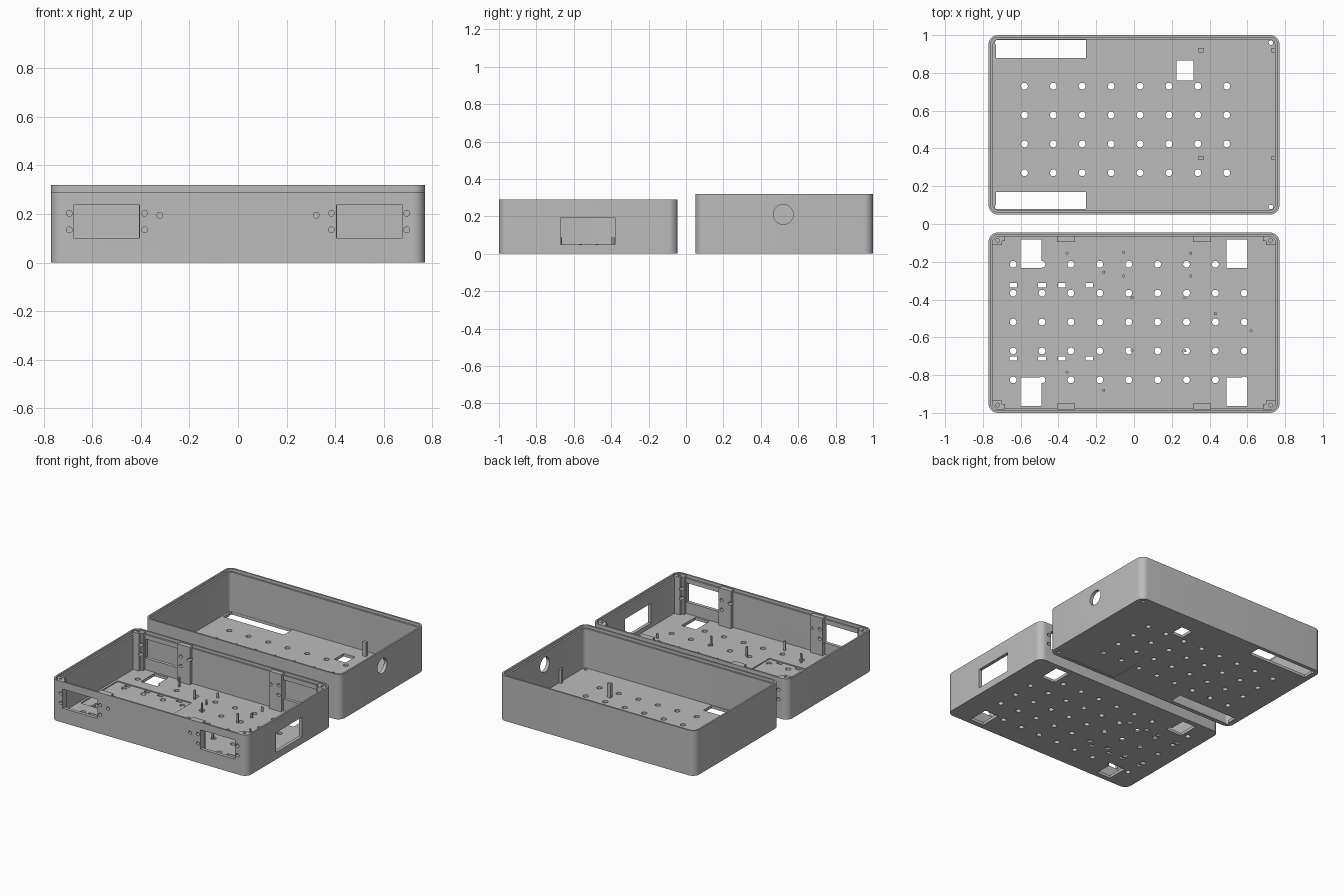
import bpy, bmesh, math
from mathutils import Vector

cube = bpy.data.objects.get("Cube")
if cube:
    bpy.data.objects.remove(cube, do_unlink=True)

grey = bpy.data.materials.new("light grey plastic")
grey.use_nodes = True
COLOUR = (0.5, 0.5, 0.5, 1)
grey.diffuse_color = COLOUR
grey.node_tree.nodes["Principled BSDF"].inputs["Base Color"].default_value = COLOUR

HALF_W, WALL, FLOOR, RADIUS = 0.77, 0.024, 0.02, 0.05
PITCH = 0.153


def prism(bm, pts, direction):
    """Extrude a flat outline along a direction."""
    face = bm.faces.new([bm.verts.new(p) for p in pts])
    ext = bmesh.ops.extrude_face_region(bm, geom=[face])
    moved = [v for v in ext["geom"] if isinstance(v, bmesh.types.BMVert)]
    bmesh.ops.translate(bm, verts=moved, vec=direction)


def box(bm, x0, x1, y0, y1, z0, z1):
    prism(bm, [(x0, y0, z0), (x1, y0, z0), (x1, y1, z0), (x0, y1, z0)], (0, 0, z1 - z0))


def rounded_box(bm, y0, y1, z0, z1, inset=0.0):
    x, r = HALF_W - inset, RADIUS - inset
    y0, y1 = y0 + inset, y1 - inset
    pts = []
    corners = [(x - r, y1 - r), (r - x, y1 - r), (r - x, y0 + r), (x - r, y0 + r)]
    for q, (cx, cy) in enumerate(corners):
        for i in range(9):
            a = math.pi / 2 * (q + i / 8)
            pts.append((cx + r * math.cos(a), cy + r * math.sin(a), z0))
    prism(bm, pts, (0, 0, z1 - z0))


def cylinder(bm, start, direction, radius, sides=20):
    d = Vector(direction)
    u = d.orthogonal().normalized()
    v = d.normalized().cross(u)
    ring = [2 * math.pi * i / sides for i in range(sides)]
    prism(bm, [Vector(start) + radius * (u * math.cos(a) + v * math.sin(a)) for a in ring], d)


def make(name, bm):
    bmesh.ops.recalc_face_normals(bm, faces=bm.faces)
    mesh = bpy.data.meshes.new(name)
    bm.to_mesh(mesh)
    bm.free()
    mesh.materials.append(grey)
    obj = bpy.data.objects.new(name, mesh)
    bpy.context.collection.objects.link(obj)
    return obj


def shade(obj):
    bpy.ops.object.select_all(action="DESELECT")
    obj.select_set(True)
    bpy.context.view_layer.objects.active = obj
    bpy.ops.object.shade_smooth_by_angle(angle=math.radians(30))


def cut(obj, cutter):
    """Subtract the cutter, apply the result and drop the cutter."""
    cutter.hide_render = True
    mod = obj.modifiers.new("cut", "BOOLEAN")
    mod.operation, mod.solver, mod.object = "DIFFERENCE", "EXACT", cutter
    mod.use_self = True
    bpy.context.view_layer.objects.active = obj
    bpy.ops.object.modifier_apply(modifier=mod.name)
    bpy.data.objects.remove(cutter, do_unlink=True)


def hole_grid(bm, x0, nx, y0, ny):
    for i in range(nx):
        for j in range(ny):
            cylinder(bm, (x0 + i * PITCH, y0 - j * PITCH, -0.1), (0, 0, 0.16), 0.018)


def tray(name, y0, y1, height):
    """Solid outer block, and the cavity with a stepped rim."""
    solid, hollow = bmesh.new(), bmesh.new()
    rounded_box(solid, y0, y1, 0, height)
    rounded_box(hollow, y0, y1, FLOOR, height + 0.1, WALL)
    rounded_box(hollow, y0, y1, height - 0.02, height + 0.1, WALL / 2)
    body = make(name, solid)
    cut(body, make(name + "_cavity", hollow))
    return body


# Lid tray: air slots, square opening, cable hole and vent grid
LID_Y0, LID_Y1 = 0.05, 1.0
lid = tray("lid_tray", LID_Y0, LID_Y1, 0.32)
c = bmesh.new()
for y0, y1 in ((0.08, 0.17), (0.88, 0.974)):
    box(c, -0.73, -0.255, y0, y1, -0.1, 0.06)
box(c, 0.225, 0.315, 0.76, 0.865, -0.1, 0.06)
cylinder(c, (0.7, 0.52, 0.21), (0.2, 0, 0), 0.053, 40)
hole_grid(c, -0.58, 8, 0.73, 4)
for y in (0.09, 0.96):
    for x in (-0.725, 0.725):
        cylinder(c, (x, y, -0.1), (0, 0, 0.16), 0.012)
# Shallow panel underneath
box(c, 0.23, 0.66, 0.07, 0.32, -0.1, 0.003)
cut(lid, make("lid_cutter", c))
shade(lid)

# Lid board supports
for i, y in enumerate((0.35, 0.92)):
    for side, x in (("inner", 0.355), ("wall", 0.742)):
        b = bmesh.new()
        box(b, x - 0.014, x + 0.014, y - 0.011, y + 0.011, FLOOR - 0.005, 0.12)
        make(f"lid_support_{side}_{i + 1}", b)

# Base tray
BASE_Y0, BASE_Y1, BASE_H = -1.0, -0.045, 0.29
MID = (BASE_Y0 + BASE_Y1) / 2
HALF_D = (BASE_Y1 - BASE_Y0) / 2
base = tray("base_tray", BASE_Y0, BASE_Y1, BASE_H)


def drill_side_walls(bm, sy):
    """Window, bracket screws and cable holes on one long wall."""
    outer = MID + sy * (HALF_D + 0.02)
    for sx in (-1, 1):
        xs = sorted((sx * 0.405, sx * 0.678))
        ys = sorted((outer, MID + sy * (HALF_D - 0.045)))
        box(bm, xs[0], xs[1], ys[0], ys[1], 0.102, 0.238)
        for x, z in ((0.695, 0.135), (0.695, 0.203), (0.385, 0.135), (0.385, 0.203), (0.322, 0.195)):
            cylinder(bm, (sx * x, outer, z), (0, -sy * 0.11, 0), 0.012, 16)


c = bmesh.new()
hole_grid(c, -0.64, 9, -0.213, 5)
for sy in (-1, 1):
    drill_side_walls(c, sy)
    # Floor openings below the windows
    far, near = MID + sy * 0.44, MID + sy * 0.289
    for sx in (-1, 1):
        xs = sorted((sx * 0.49, sx * 0.6))
        box(c, xs[0], xs[1], min(far, near), max(far, near), -0.1, 0.06)
    # Strap slots along the recessed bay
    for x in (-0.64, -0.487, -0.383, -0.236):
        y = -0.518 + sy * 0.194
        box(c, x - 0.02, x + 0.02, y - 0.011, y + 0.011, -0.1, 0.06)
# Recessed bay and connector window
box(c, -0.73, -0.148, -0.725, -0.31, FLOOR - 0.007, 0.06)
box(c, 0.7, 0.85, -0.672, -0.38, 0.05, 0.19)
cut(base, make("base_cutter", c))
shade(base)

# Corner posts and bracket posts
for sy, end in ((-1, "front"), (1, "back")):
    for sx, side in ((1, "left"), (-1, "right")):
        b = bmesh.new()
        wall_x, wall_y = HALF_W - WALL, HALF_D - WALL
        outline = [(0.682, wall_y + 0.006), (0.682, wall_y - 0.022), (0.70, wall_y - 0.022),
                   (0.70, wall_y - 0.042), (wall_x + 0.006, wall_y - 0.042),
                   (wall_x + 0.006, wall_y - 0.02), (wall_x - 0.02, wall_y + 0.006)]
        prism(b, [(sx * x, MID + sy * y, FLOOR - 0.004) for x, y in outline],
              (0, 0, BASE_H - FLOOR))
        post = make(f"corner_post_{end}_{side}", b)
        d = bmesh.new()
        drill_side_walls(d, sy)
        cylinder(d, (sx * 0.722, MID + sy * 0.436, 0.18), (0, 0, 0.2), 0.01, 16)
        cut(post, make("post_cutter", d))
        shade(post)

        b = bmesh.new()
        xs = sorted((sx * 0.312, sx * 0.408))
        ys = sorted((MID + sy * (HALF_D - 0.05), MID + sy * (wall_y + 0.006)))
        box(b, xs[0], xs[1], ys[0], ys[1], FLOOR - 0.004, BASE_H - 0.004)
        bracket = make(f"bracket_post_{end}_{side}", b)
        d = bmesh.new()
        drill_side_walls(d, sy)
        cut(bracket, make("bracket_cutter", d))
        shade(bracket)

# Circuit board pins on the base floor
TALL, SHORT = 0.09, 0.055
PINS = [(-0.355, -0.155, TALL), (-0.16, -0.255, TALL), (-0.355, -0.785, TALL), (-0.16, -0.88, TALL),
        (-0.055, -0.15, SHORT), (-0.055, -0.275, SHORT), (0.3, -0.155, SHORT), (0.3, -0.275, SHORT),
        (-0.01, -0.39, TALL), (0.27, -0.39, TALL), (-0.01, -0.67, TALL), (0.27, -0.67, TALL),
        (0.43, -0.475, SHORT), (0.62, -0.565, SHORT)]
for i, (x, y, top) in enumerate(PINS):
    b = bmesh.new()
    cylinder(b, (x, y, FLOOR - 0.004), (0, 0, top - FLOOR), 0.008, 12)
    shade(make(f"board_pin_{i + 1}", b))
